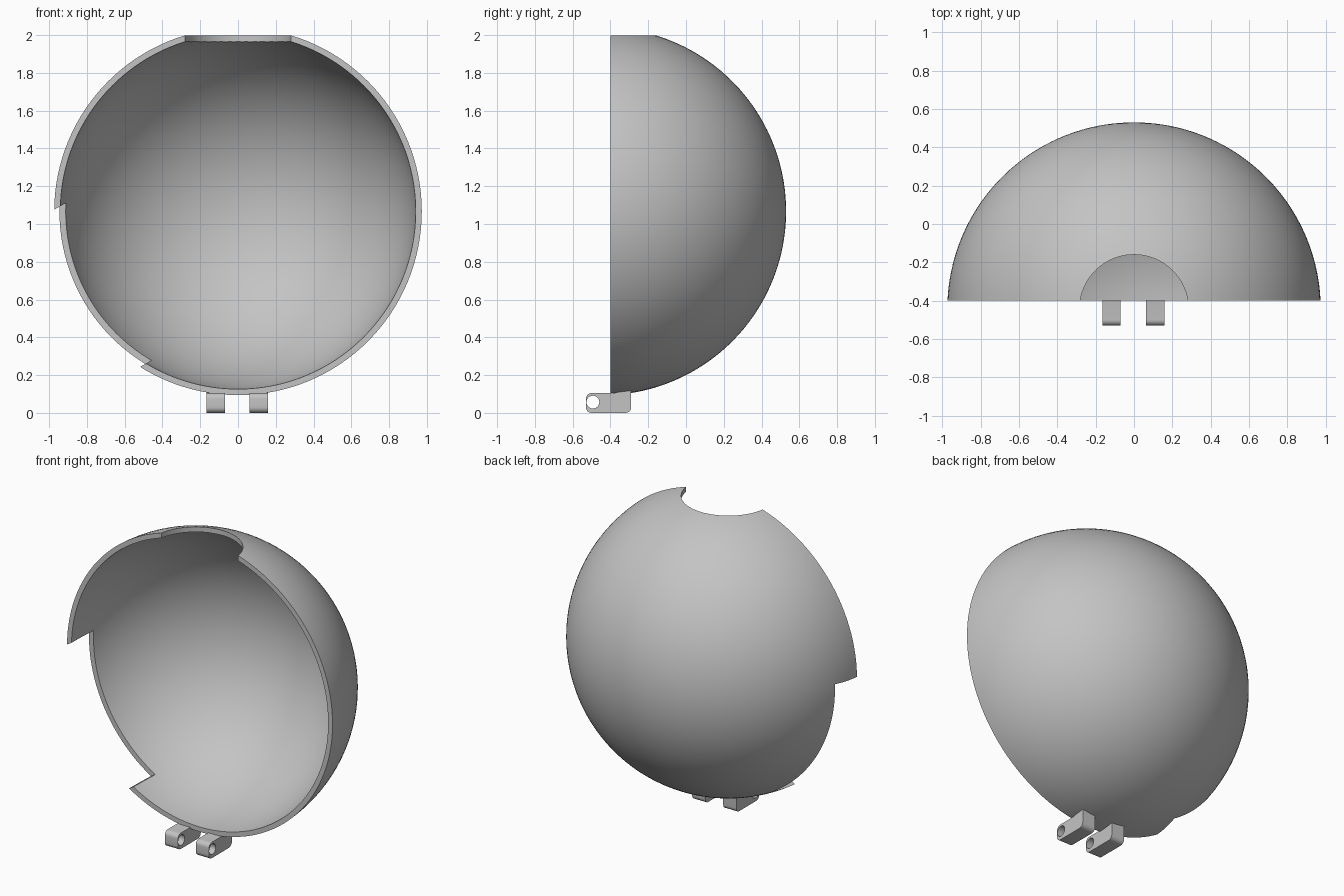
import bpy, bmesh, math
from mathutils import Matrix, Vector

default = bpy.data.objects.get("Cube")
if default:
    bpy.data.objects.remove(default, do_unlink=True)

CENTRE = Vector((0, -0.444, 1.067))
OUTER, INNER = 0.974, 0.942
RIM_Y = -0.40

grey = bpy.data.materials.new("light grey")
grey.use_nodes = True
colour = (0.55, 0.55, 0.55, 1)
grey.diffuse_color = colour
grey.node_tree.nodes["Principled BSDF"].inputs["Base Color"].default_value = colour


def make_object(name, bm):
    bmesh.ops.recalc_face_normals(bm, faces=bm.faces)
    mesh = bpy.data.meshes.new(name)
    bm.to_mesh(mesh)
    bm.free()
    mesh.materials.append(grey)
    obj = bpy.data.objects.new(name, mesh)
    bpy.context.collection.objects.link(obj)
    return obj


def select_only(obj):
    bpy.ops.object.select_all(action='DESELECT')
    obj.select_set(True)
    bpy.context.view_layer.objects.active = obj


def cut(obj, cutter):
    cutter.hide_render = True
    mod = obj.modifiers.new("cut", 'BOOLEAN')
    mod.operation, mod.solver, mod.object = 'DIFFERENCE', 'EXACT', cutter
    select_only(obj)
    bpy.ops.object.modifier_apply(modifier=mod.name)
    bpy.data.objects.remove(cutter, do_unlink=True)


def smooth(obj):
    select_only(obj)
    bpy.ops.object.shade_smooth_by_angle(angle=math.radians(30))


def cylinder(name, radius, depth, matrix, sides):
    bm = bmesh.new()
    bmesh.ops.create_cone(bm, cap_ends=True, segments=sides, radius1=radius,
                          radius2=radius, depth=depth, matrix=matrix)
    return make_object(name, bm)


def arc(radius, steps=40):
    # Quarter arc from the rim plane to the back pole, as (distance, y)
    start = math.asin((RIM_Y - CENTRE.y) / radius)
    angles = [start + (math.pi / 2 - start) * i / steps for i in range(steps + 1)]
    return [(radius * math.cos(a), radius * math.sin(a)) for a in angles]


# Hollow half sphere, revolved around the front-to-back axis
bm = bmesh.new()
profile = arc(INNER)[::-1] + arc(OUTER)
verts = [bm.verts.new((r, y, 0)) for r, y in profile]
edges = [bm.edges.new(pair) for pair in zip(verts, verts[1:])]
bmesh.ops.spin(bm, geom=verts + edges, cent=(0, 0, 0), axis=(0, 1, 0),
               angle=math.tau, steps=128, use_merge=True)
bmesh.ops.remove_doubles(bm, verts=bm.verts, dist=0.0001)
bmesh.ops.translate(bm, verts=bm.verts, vec=CENTRE)
shell = make_object("half_sphere_shell", bm)

# Round opening in the top
top = Matrix.Translation((0, CENTRE.y, 2))
cut(shell, cylinder("top_opening_cutter", 0.284, 0.6, top, 96))

# Shallow slanted notch in the rim, on the right and low
bm = bmesh.new()
bmesh.ops.create_cube(bm, size=1, matrix=Matrix.Translation((-0.75, -0.46, 0.02))
                      @ Matrix.Diagonal((1.1, 0.5, 0.948, 1)))
bmesh.ops.transform(bm, verts=bm.verts, matrix=Matrix.Translation((0, 0, CENTRE.z))
                    @ Matrix.Rotation(math.radians(-30), 4, 'Y'))
cut(shell, make_object("notch_cutter", bm))
smooth(shell)


def corner(y, z, radius, start):
    # Rounded corner of the lug outline
    angles = [math.radians(start + 15 * i) for i in range(7)]
    return [(y + radius * math.cos(a), z + radius * math.sin(a)) for a in angles]


# Hinge lugs under the front, each with a pin hole
outline = (corner(-0.50, 0.075, 0.03, 90) + corner(-0.50, 0.03, 0.03, 180)
           + corner(-0.32, 0.03, 0.03, 270)
           + [(-0.29, 0.125), (-0.38, 0.105)])
for name, x in (("right_hinge_lug", -0.1175), ("left_hinge_lug", 0.11)):
    bm = bmesh.new()
    face = bm.faces.new([bm.verts.new((x - 0.048, y, z)) for y, z in outline])
    side = bmesh.ops.extrude_face_region(bm, geom=[face])["geom"]
    bmesh.ops.translate(bm, vec=(0.096, 0, 0),
                        verts=[v for v in side if isinstance(v, bmesh.types.BMVert)])
    lug = make_object(name, bm)
    pin = Matrix.Translation((x, -0.493, 0.057)) @ Matrix.Rotation(math.pi / 2, 4, 'Y')
    cut(lug, cylinder("pin_hole_cutter", 0.034, 0.3, pin, 32))
    smooth(lug)
